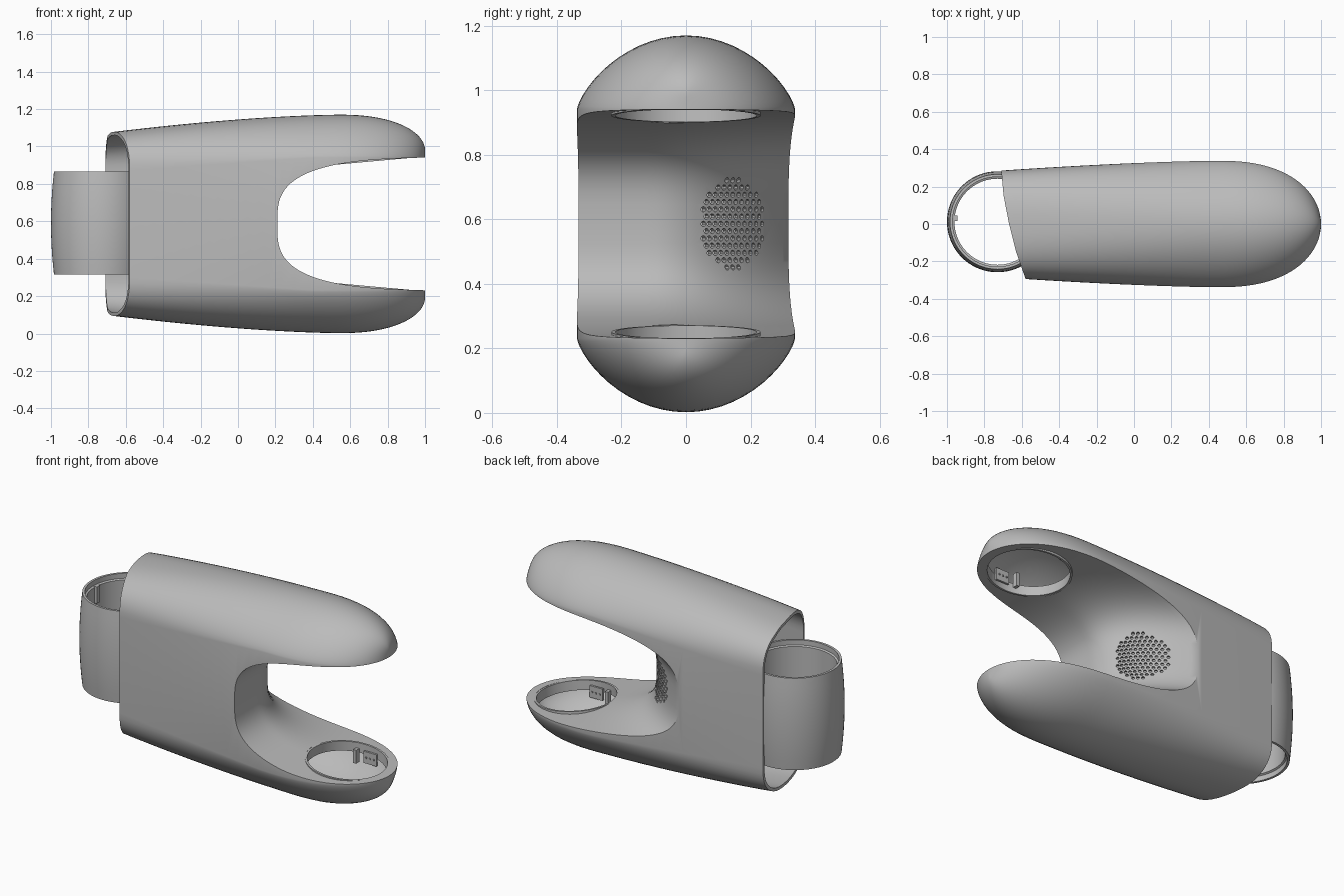
import bpy, bmesh, math
from mathutils import Matrix, Vector

cube = bpy.data.objects.get("Cube")
if cube:
    bpy.data.objects.remove(cube)

MID = 0.586      # height of the plane of symmetry
WALL = 0.018     # shell thickness

grey = bpy.data.materials.new("plain grey")
grey.use_nodes = True
grey.diffuse_color = (0.5, 0.5, 0.5, 1)
grey.node_tree.nodes["Principled BSDF"].inputs["Base Color"].default_value = (0.5, 0.5, 0.5, 1)


def finish(bm, name):
    bmesh.ops.recalc_face_normals(bm, faces=bm.faces)
    mesh = bpy.data.meshes.new(name)
    bm.to_mesh(mesh)
    bm.free()
    mesh.materials.append(grey)
    ob = bpy.data.objects.new(name, mesh)
    bpy.context.collection.objects.link(ob)
    return ob


def loft(rings, name, closed=False):
    """Skin a list of rings; cap the ends, or join last to first."""
    bm = bmesh.new()
    loops = [[bm.verts.new(p) for p in ring] for ring in rings]
    pairs = list(zip(loops, loops[1:]))
    if closed:
        pairs.append((loops[-1], loops[0]))
    else:
        bm.faces.new(loops[0])
        bm.faces.new(loops[-1])
    for a, b in pairs:
        for i in range(len(a)):
            j = (i + 1) % len(a)
            bm.faces.new((a[i], a[j], b[j], b[i]))
    return finish(bm, name)


def lathe(profile, place, name, steps=72):
    """Revolve a closed (radius, z) profile, then set it in place."""
    rings = []
    for k in range(steps):
        a = math.tau * k / steps
        rings.append([place @ Vector((r * math.cos(a), r * math.sin(a), z)) for r, z in profile])
    return loft(rings, name, closed=True)


def cut(target, cutter):
    mod = target.modifiers.new("cut", 'BOOLEAN')
    mod.operation, mod.solver, mod.object = 'DIFFERENCE', 'EXACT', cutter
    bpy.context.view_layer.objects.active = target
    bpy.ops.object.modifier_apply(modifier=mod.name)
    bpy.data.objects.remove(cutter)


def smooth(ob):
    bpy.ops.object.select_all(action='DESELECT')
    ob.select_set(True)
    bpy.context.view_layer.objects.active = ob
    bpy.ops.object.shade_smooth_by_angle(angle=math.radians(32))


# Body dimensions along x
def half_width(x):
    if x > 0.45:
        return 0.338 * math.sqrt(max(0, 1 - ((x - 0.45) / 0.55) ** 2.4))
    return 0.338 - 0.055 * ((0.45 - x) / 1.2) ** 1.5


def half_height(x):
    if x > 0.55:
        return 0.394 + 0.19 * math.sqrt(max(0, 1 - ((x - 0.55) / 0.45) ** 2.2))
    return 0.584 - 0.09 * ((0.55 - x) / 1.2) ** 1.6


def body(inset, name):
    xs = [-0.85 + 1.3 * i / 18 for i in range(18)]
    xs += [0.45 + 0.55 * math.sin(math.pi / 2 * i / 22) for i in range(23)]
    rings = []
    for x in xs:
        w = max(half_width(x) - inset, 0.003)
        # Domed section on the arms, blending to a rounded box at the open end
        box_like = min(1, max(0, (0.4 - x) / 1.05))
        shoulder = 0.355 - 0.075 * box_like
        dome = half_height(x) - inset - shoulder
        ring = []
        for side in (1, -1):
            for i in range(29):
                a = math.pi * i / 28
                c, s = math.cos(a), max(0, math.sin(a))
                y = side * w * math.copysign(abs(c) ** (1 - 0.2 * box_like), c)
                z = MID + side * (shoulder + dome * s ** (1.45 - 0.65 * box_like))
                ring.append((x - inset * max(0, x - 0.45) / 0.55, y, z))
        rings.append(ring)
    return loft(rings, name)


# Slot: its closed end sweeps back towards the rear side
def slot_end(y):
    return 0.21 - 2.2 * max(0, y + 0.1) ** 2


def slot(grow, name):
    rings = []
    for k in range(29):
        y = -0.42 + 0.84 * k / 28
        reach = 1 - slot_end(y) + grow
        ring = [(1.3, y, MID - 0.355 - grow)]
        for i in range(49):
            a = math.pi * (i / 48 - 0.5)
            u = max(0, math.cos(a)) ** (2 / 3)
            v = math.copysign(abs(math.sin(a)) ** (2 / 3.2), a) * (1 - 0.06 * u)
            ring.append((1 - reach * u, y, MID + (0.355 + grow) * v))
        ring.append((1.3, y, MID + 0.355 + grow))
        rings.append(ring)
    return loft(rings, name)


# Hollow outer shell
shell = body(0, "shell")
cut(shell, slot(0, "slot_cutter"))
void = body(WALL, "void_cutter")
cut(void, slot(WALL, "void_slot_cutter"))
cut(shell, void)

# Slanted, slightly curved open end
edge = [(-0.715, 0.4), (-0.71, 0.29), (-0.697, 0.15), (-0.668, 0),
        (-0.63, -0.15), (-0.588, -0.27), (-0.54, -0.4), (-1.2, -0.4), (-1.2, 0.4)]
cut(shell, loft([[(x, y, z) for x, y in edge] for z in (-0.2, 1.4)], "end_cutter"))


# Pocket frame: centred on the arm and tilted with the slot surface
def pocket_frame(side):
    return Matrix.Translation((0.725, 0, MID + side * 0.333)) @ Matrix.Rotation(-side * 0.09, 4, 'Y')


# Round pocket openings in both arms
for side in (1, -1):
    bm = bmesh.new()
    bmesh.ops.create_cone(bm, cap_ends=True, segments=72, radius1=0.23, radius2=0.23, depth=0.12,
                          matrix=pocket_frame(side))
    cut(shell, finish(bm, "pocket_cutter"))

# Round grille of small holes in the sloping slot wall
bm = bmesh.new()
turn = Vector((1, 1, 0)).to_track_quat('Z', 'Y').to_matrix().to_4x4()
PITCH = 0.026
for row in range(-6, 7):
    for col in range(-6, 7):
        s = (col + 0.5 * (row % 2)) * PITCH
        dz = row * PITCH * 0.866
        if s * s + dz * dz > 0.14 ** 2:
            continue
        y = 0.145 + 0.7 * s
        u = (1 - (abs(dz) / 0.335) ** 3.2) ** (1 / 3)
        x = 1 - (1 - slot_end(y)) * u
        bmesh.ops.create_cone(bm, cap_ends=True, segments=10, radius1=0.0085, radius2=0.0085, depth=0.08,
                              matrix=Matrix.Translation((x, y, MID + dz)) @ turn)
cut(shell, finish(bm, "grille_cutter"))
smooth(shell)

# Barrel-shaped sleeve with a stepped rim, open at both ends
HALF = 0.275
outer = [(0.27 - 0.016 * (i / 5) ** 2, HALF * i / 5) for i in range(-5, 6)]
inner = [(0.24, HALF), (0.24, HALF - 0.03), (0.23, HALF - 0.035), (0.23, 0.035 - HALF),
         (0.24, 0.03 - HALF), (0.24, -HALF)]
sleeve = lathe(outer + inner, Matrix.Translation((-0.73, 0.012, MID + 0.005)), "sleeve")
smooth(sleeve)


def box(name, size, place):
    bm = bmesh.new()
    bmesh.ops.create_cube(bm, size=1, matrix=Matrix.Translation(place) @ Matrix.Diagonal((*size, 1)))
    return finish(bm, name)


# Small key inside the sleeve
box("sleeve_key", (0.02, 0.03, 0.1), (-0.955, 0.03, MID + 0.2))

# Collar, brackets and posts inside each pocket
for side, label in ((1, "upper"), (-1, "lower")):
    rim, base = side * 0.002, side * 0.06
    collar = lathe([(0.231, rim), (0.231, base), (0.219, base), (0.219, rim)],
                   pocket_frame(side), label + "_collar")
    smooth(collar)
    for way in (1, -1):
        place = (0.735, way * 0.205, MID + side * 0.4)
        box(label + "_bracket", (0.085, 0.012, 0.07), place)
        box(label + "_post", (0.02, 0.03, 0.08), (0.65, way * 0.19, MID + side * 0.4))
        for dx in (-0.025, 0, 0.025):
            box(label + "_bracket_stud", (0.008, 0.008, 0.008), (0.735 + dx, way * 0.197, place[2]))
